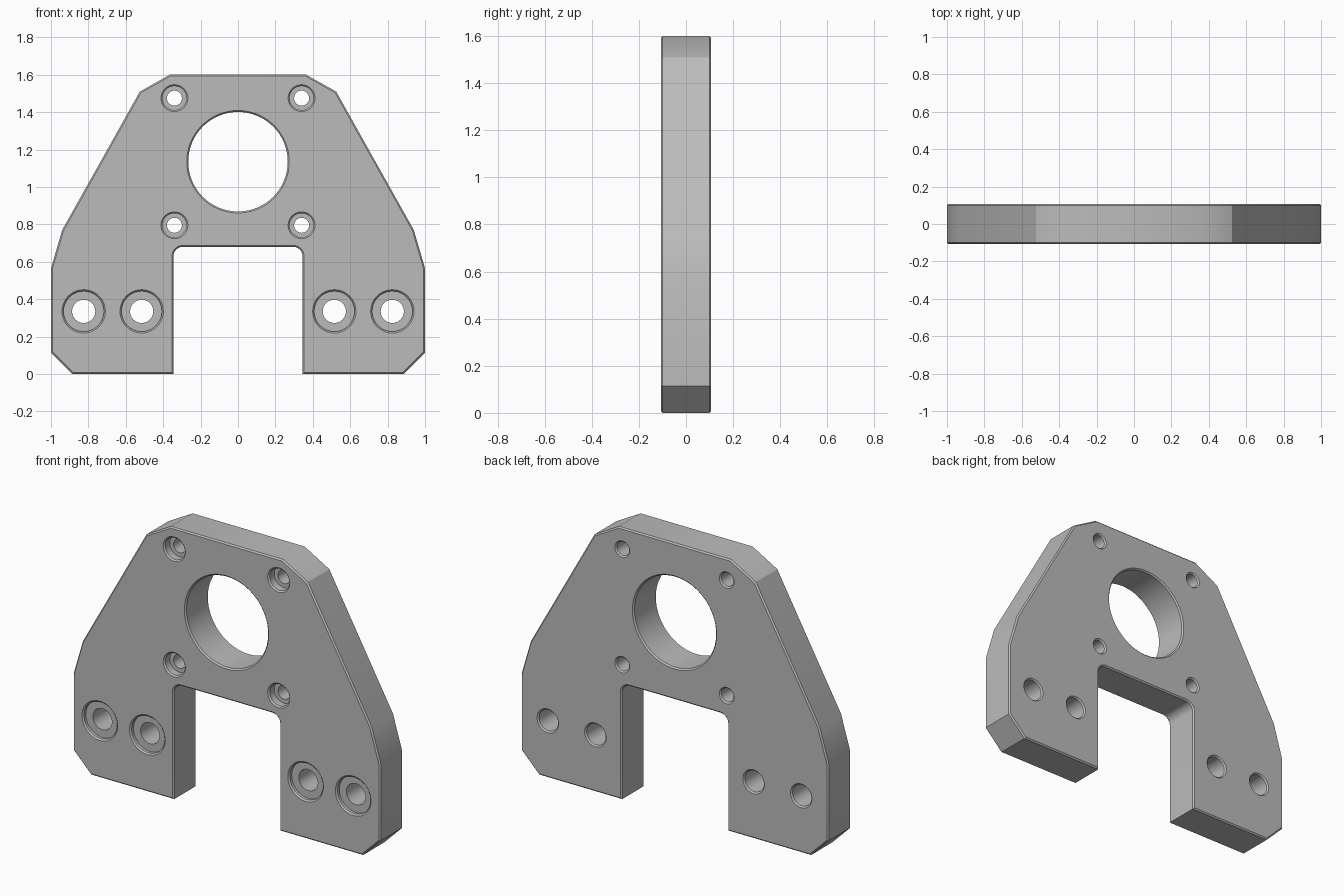
import bpy, bmesh, math
from mathutils import Matrix

if "Cube" in bpy.data.objects:
    bpy.data.objects.remove(bpy.data.objects["Cube"])

HALF = 0.107      # half the plate thickness
CH = 0.008        # edge chamfer

metal = bpy.data.materials.new("machined grey")
metal.use_nodes = True
grey = (0.5, 0.5, 0.5, 1)
metal.diffuse_color = grey
metal.node_tree.nodes["Principled BSDF"].inputs["Base Color"].default_value = grey


def add_object(name, bm):
    bmesh.ops.recalc_face_normals(bm, faces=bm.faces)
    mesh = bpy.data.meshes.new(name)
    bm.to_mesh(mesh)
    bm.free()
    mesh.materials.append(metal)
    obj = bpy.data.objects.new(name, mesh)
    bpy.context.collection.objects.link(obj)
    return obj


# Right half of the outline, from the slot crown round to the top edge
R = 0.05
half = [(0.345 - R + R * math.cos(a), 0.68 - R + R * math.sin(a))
        for a in (math.radians(90 - 15 * i) for i in range(7))]
half += [(0.345, 0), (0.885, 0), (1, 0.115), (1, 0.565),
         (0.94, 0.77), (0.525, 1.51), (0.365, 1.6)]
outline = half + [(-x, z) for x, z in reversed(half)]

# Plate: extruded outline with chamfered front and back rims
bm = bmesh.new()
front = bm.faces.new([bm.verts.new((x, -HALF, z)) for x, z in outline])
ext = bmesh.ops.extrude_face_region(bm, geom=[front], use_keep_orig=True)
moved = [v for v in ext["geom"] if isinstance(v, bmesh.types.BMVert)]
bmesh.ops.translate(bm, verts=moved, vec=(0, 2 * HALF, 0))
bmesh.ops.recalc_face_normals(bm, faces=bm.faces)
rims = [e for e in bm.edges if abs(e.verts[0].co.y - e.verts[1].co.y) < 1e-5]
bmesh.ops.bevel(bm, geom=rims, offset=CH, offset_type='OFFSET', segments=1,
                profile=0.5, affect='EDGES')
plate = add_object("mounting_plate", bm)


def cut_hole(name, x, z, r, bore=0, depth=0):
    """Cut a through hole with chamfered rims and an optional front counterbore."""
    out = 0.02
    mouth = bore or r
    prof = [(0, -HALF - out), (mouth + CH, -HALF - out), (mouth + CH, -HALF),
            (mouth, -HALF + CH)]
    if bore:
        prof += [(bore, -HALF + depth), (r, -HALF + depth)]
    prof += [(r, HALF - CH), (r + CH, HALF), (r + CH, HALF + out), (0, HALF + out)]
    bm = bmesh.new()
    vs = [bm.verts.new((px, py, 0)) for px, py in prof]
    es = [bm.edges.new(p) for p in zip(vs, vs[1:])]
    bmesh.ops.spin(bm, geom=vs + es, cent=(0, 0, 0), axis=(0, 1, 0),
                   angle=math.tau, steps=64 if r > 0.2 else 40)
    bmesh.ops.remove_doubles(bm, verts=bm.verts, dist=1e-4)
    bmesh.ops.transform(bm, matrix=Matrix.Translation((x, 0, z)), verts=bm.verts)
    cutter = add_object(name, bm)
    cutter.hide_render = True
    mod = plate.modifiers.new(name, 'BOOLEAN')
    mod.operation = 'DIFFERENCE'
    mod.solver = 'EXACT'
    mod.object = cutter
    bpy.context.view_layer.objects.active = plate
    bpy.ops.object.modifier_apply(modifier=mod.name)
    bpy.data.objects.remove(cutter)


# Centre bore, four motor screw holes, four base screw holes
cut_hole("centre_bore", 0, 1.135, 0.266)
for side in (-1, 1):
    for z in (0.795, 1.475):
        cut_hole("motor_screw_hole", side * 0.34, z, 0.04, 0.064, 0.05)
    for x in (0.515, 0.825):
        cut_hole("base_screw_hole", side * x, 0.335, 0.062, 0.108, 0.025)

bpy.ops.object.select_all(action='DESELECT')
plate.select_set(True)
bpy.context.view_layer.objects.active = plate
bpy.ops.object.shade_smooth_by_angle(angle=math.radians(30))
